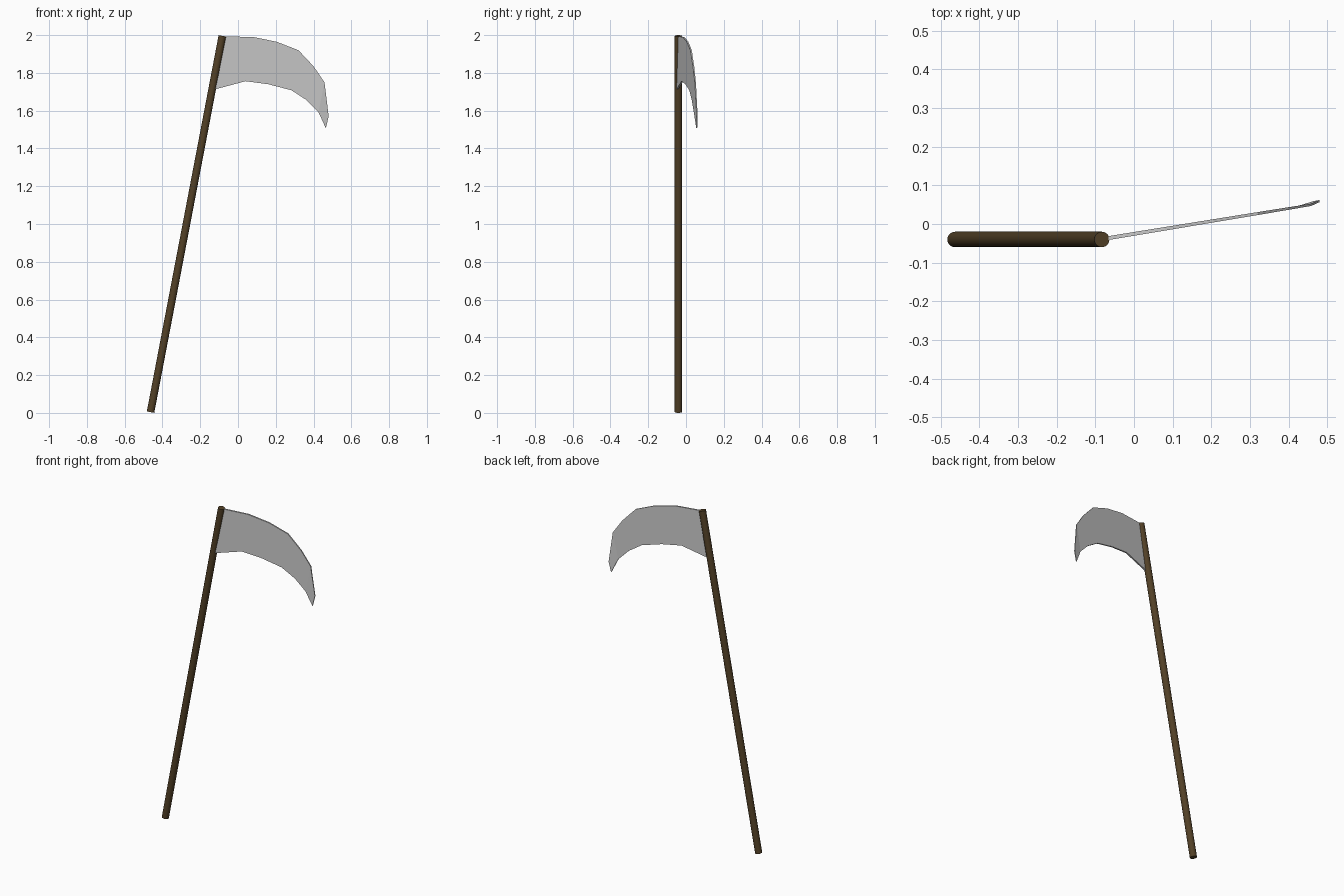
import bpy, bmesh
from mathutils import Vector

if "Cube" in bpy.data.objects:
    bpy.data.objects.remove(bpy.data.objects["Cube"])

# wooden handle: slim leaning cylinder
base, top = Vector((-0.463, -0.04, 0.004)), Vector((-0.083, -0.04, 1.996))
axis = top - base
bpy.ops.mesh.primitive_cylinder_add(vertices=16, radius=0.02, depth=axis.length,
                                    location=(base + top) / 2)
handle = bpy.context.object
handle.name = "handle"
handle.rotation_euler = axis.to_track_quat('Z', 'Y').to_euler()
bpy.ops.object.shade_smooth_by_angle()
wood = bpy.data.materials.new("wood")
wood.diffuse_color = (0.085, 0.052, 0.02, 1)
wood.use_nodes = True
wood.node_tree.nodes["Principled BSDF"].inputs["Base Color"].default_value = wood.diffuse_color
handle.data.materials.append(wood)

# blade: paired points on the back edge and cutting edge, ending in a tip
back = [(-0.075, 1.993), (0.08, 1.99), (0.204, 1.965), (0.32, 1.92),
        (0.40, 1.835), (0.458, 1.75), (0.48, 1.57)]
cutting = [(-0.132, 1.71), (0.04, 1.756), (0.16, 1.74), (0.283, 1.708),
           (0.363, 1.656), (0.426, 1.592), (0.465, 1.507)]


def plane_y(x, i):
    # blade swings backwards from the handle, a little more at the tip
    return -0.035 + 0.164 * (x + 0.058) + (0.006 if i == 6 else 0)


bm = bmesh.new()
rings = []
for i, (b, c) in enumerate(zip(back, cutting)):
    t = 0.005 - 0.0004 * i
    rings.append([bm.verts.new((x, plane_y(x, i) + s * t, z))
                  for (x, z), s in ((b, -1), (c, -1), (c, 1), (b, 1))])
for r0, r1 in zip(rings, rings[1:]):
    for k in range(4):
        n = (k + 1) % 4
        bm.faces.new((r0[k], r0[n], r1[n], r1[k]))
bm.faces.new(rings[0][::-1])
bm.faces.new(rings[-1])
bmesh.ops.recalc_face_normals(bm, faces=bm.faces)
mesh = bpy.data.meshes.new("blade")
bm.to_mesh(mesh)
bm.free()
blade = bpy.data.objects.new("blade", mesh)
bpy.context.collection.objects.link(blade)
